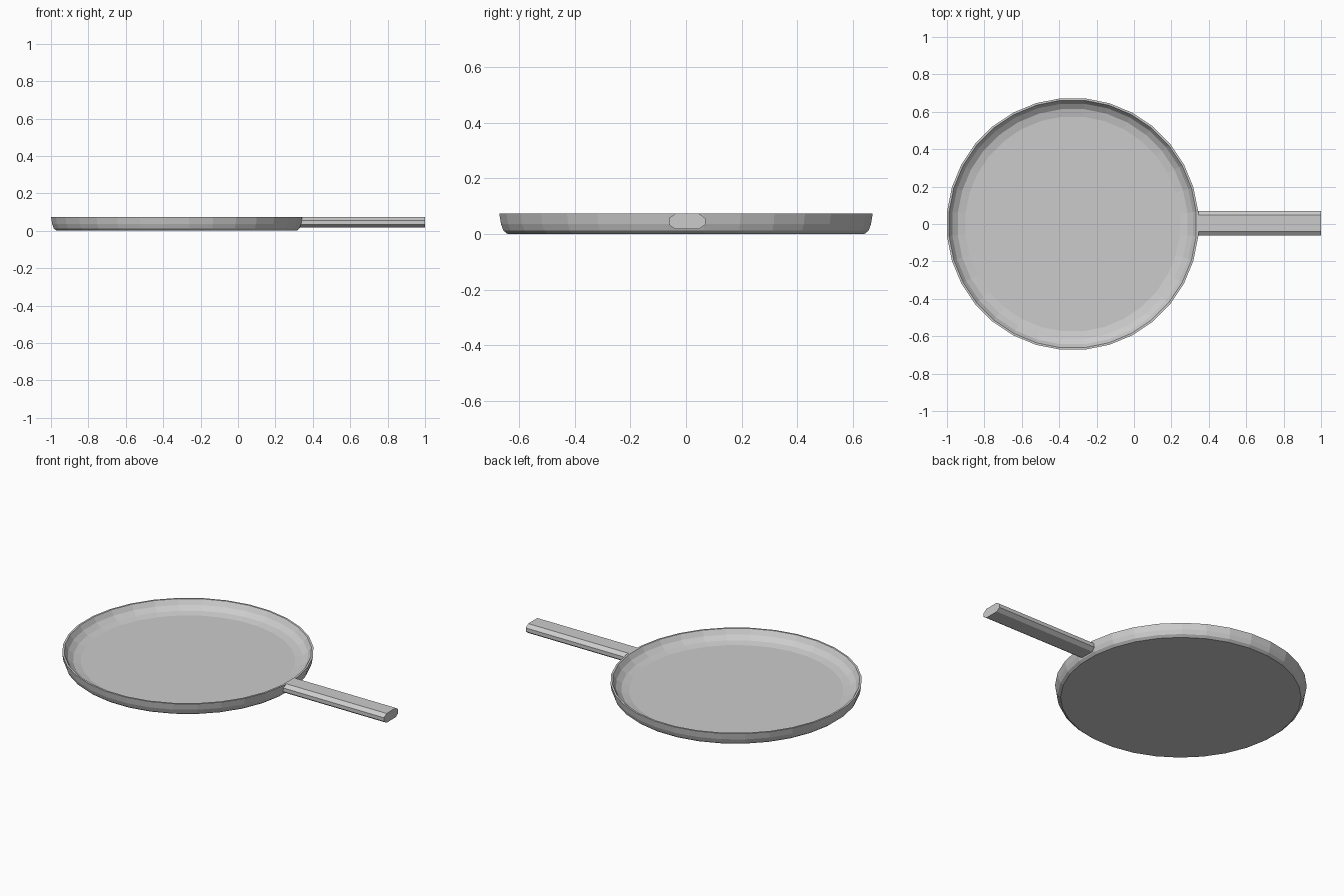
import bpy
import bmesh
from math import cos, sin, pi

if "Cube" in bpy.data.objects:
    bpy.data.objects.remove(bpy.data.objects["Cube"], do_unlink=True)

# Single plain grey metal
metal = bpy.data.materials.new("grey metal")
metal.use_nodes = True
GREY = (0.6, 0.6, 0.6, 1.0)
metal.diffuse_color = GREY
metal.node_tree.nodes["Principled BSDF"].inputs["Base Color"].default_value = GREY


def loft(name, rings):
    """Skin a row of closed rings and cap both ends."""
    bm = bmesh.new()
    loops = [[bm.verts.new(p) for p in ring] for ring in rings]
    for a, b in zip(loops, loops[1:]):
        for i in range(len(a)):
            j = (i + 1) % len(a)
            bm.faces.new((a[i], a[j], b[j], b[i]))
    bm.faces.new(loops[0])
    bm.faces.new(loops[-1])
    bmesh.ops.recalc_face_normals(bm, faces=bm.faces)
    mesh = bpy.data.meshes.new(name)
    bm.to_mesh(mesh)
    bm.free()
    mesh.materials.append(metal)
    obj = bpy.data.objects.new(name, mesh)
    bpy.context.collection.objects.link(obj)
    return obj


# Shallow round pan: (radius, height) from the underside, over the rim, to the floor
SIDES = 32
CENTRE_X = -0.328
profile = [(0.645, 0.0), (0.66, 0.012), (0.669, 0.036), (0.675, 0.073),
           (0.664, 0.073), (0.646, 0.045), (0.617, 0.024), (0.576, 0.015)]


def circle(radius, z):
    angles = [(i + 0.5) * 2 * pi / SIDES for i in range(SIDES)]
    return [(CENTRE_X + radius * cos(a), radius * sin(a), z) for a in angles]


loft("pan", [circle(r, z) for r, z in profile])

# Straight handle: flattened octagon whose inner end follows the sloping pan wall
MID_Y, HALF_Y, TOP_Y = 0.004, 0.066, 0.043
right_half = [(TOP_Y, 0.018), (HALF_Y, 0.034), (HALF_Y, 0.056), (TOP_Y, 0.073)]
section = right_half + [(-y, z) for y, z in reversed(right_half)]
inner = [(0.306 + 0.45 * z, MID_Y + y, z) for y, z in section]
outer = [(1.0, MID_Y + y, z) for y, z in section]
loft("handle", [inner, outer])
